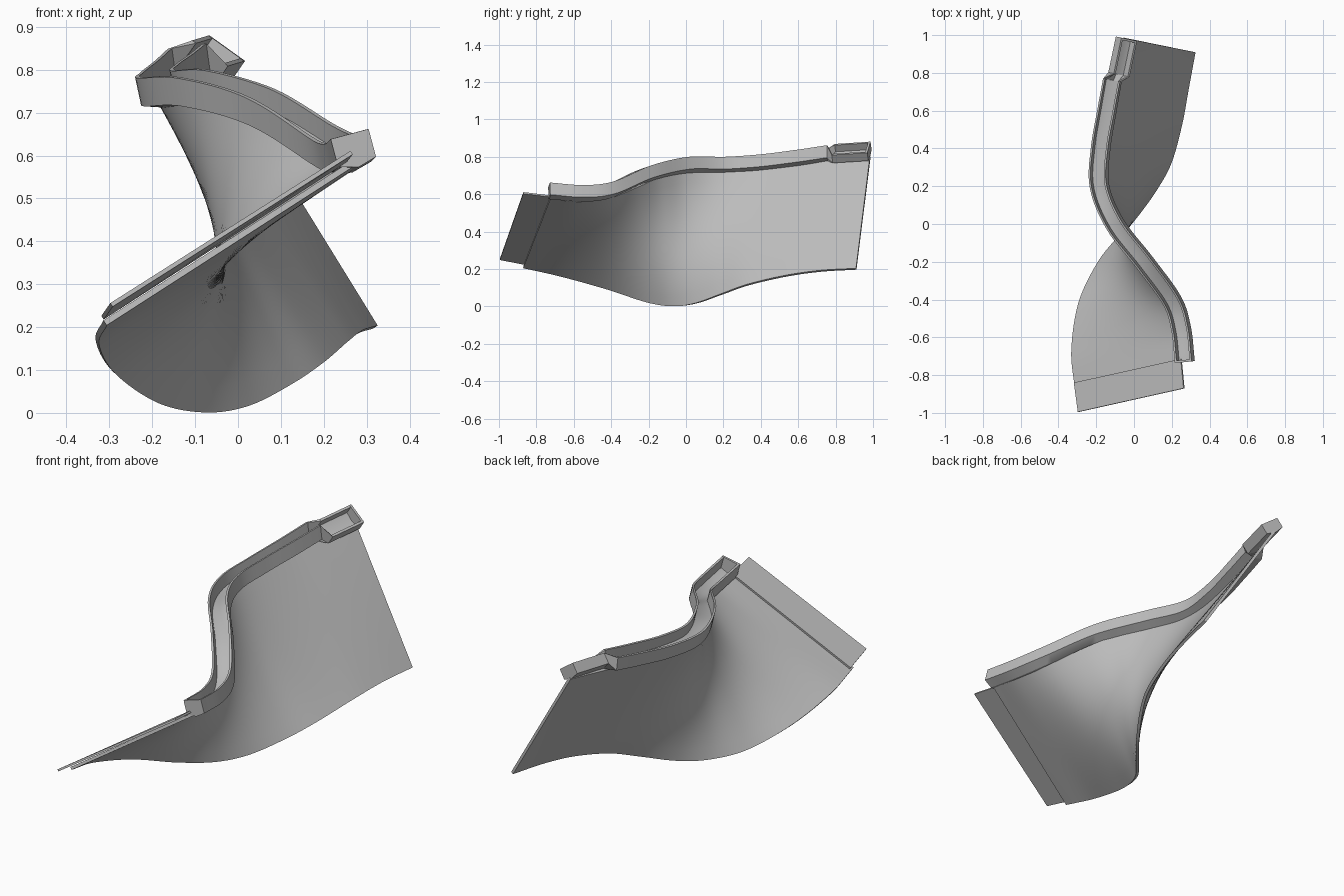
import bpy, bmesh, math
from mathutils import Vector

if "Cube" in bpy.data.objects:
    bpy.data.objects.remove(bpy.data.objects["Cube"], do_unlink=True)

grey = bpy.data.materials.new("plain_grey")
grey.use_nodes = True
grey.diffuse_color = (0.5, 0.5, 0.5, 1)
grey.node_tree.nodes["Principled BSDF"].inputs["Base Color"].default_value = (0.5, 0.5, 0.5, 1)


def finish(name, bm, thickness=0):
    bmesh.ops.recalc_face_normals(bm, faces=bm.faces)
    mesh = bpy.data.meshes.new(name)
    bm.to_mesh(mesh)
    bm.free()
    obj = bpy.data.objects.new(name, mesh)
    bpy.context.collection.objects.link(obj)
    mesh.materials.append(grey)
    bpy.ops.object.select_all(action="DESELECT")
    obj.select_set(True)
    bpy.context.view_layer.objects.active = obj
    if thickness:
        solid = obj.modifiers.new("thickness", "SOLIDIFY")
        solid.thickness = thickness
        solid.offset = 0
        bpy.ops.object.modifier_apply(modifier=solid.name)
    bpy.ops.object.shade_smooth_by_angle(angle=math.radians(30))


def smooth_path(points, steps=8):
    """Catmull-Rom curve through points of any dimension."""
    pts = [Vector(p) for p in points]
    pts = [2 * pts[0] - pts[1]] + pts + [2 * pts[-1] - pts[-2]]
    out = []
    for i in range(1, len(pts) - 2):
        a, b, c, d = pts[i - 1:i + 3]
        for s in range(steps):
            t = s / steps
            out.append(0.5 * (2 * b + (c - a) * t + (2 * a - 5 * b + 4 * c - d) * t**2
                              + (3 * b - a - 3 * c + d) * t**3))
    return out + [pts[-2]]


def grid(bm, rows, closed):
    verts = [[bm.verts.new(p) for p in row] for row in rows]
    n = len(verts[0])
    for r, s in zip(verts, verts[1:]):
        for j in range(n if closed else n - 1):
            k = (j + 1) % n
            bm.faces.new((r[j], r[k], s[k], s[j]))
    return verts


def section(profile, pos, direction, tilt, half_width, depth):
    """Place a unit profile at pos, turned to the path and rolled by tilt."""
    side = Vector((direction.y, -direction.x, 0)).normalized()
    up = Vector((0, 0, 1))
    a = math.radians(tilt)
    s = side * math.cos(a) + up * math.sin(a)
    u = up * math.cos(a) - side * math.sin(a)
    return [pos + s * (x * half_width) + u * (z * depth) for x, z in profile]


def sweep(name, profile, stations):
    """Each station is (position, direction, tilt, half width, depth)."""
    bm = bmesh.new()
    verts = grid(bm, [section(profile, *st) for st in stations], True)
    bm.faces.new(verts[0])
    bm.faces.new(verts[-1])
    finish(name, bm)


# Twisted sheet: straight rulings between an upper and a lower edge
upper = [(.265, -.725, .58), (.25, -.57, .565), (.2, -.41, .583), (.1, -.25, .645),
         (0, -.13, .695), (-.1, 0, .718), (-.163, .15, .717), (-.175, .32, .722),
         (-.145, .58, .752), (-.105, .79, .785), (-.05, .985, .8)]
lower = [(-.31, -.87, .21), (-.328, -.67, .165), (-.29, -.42, .095), (-.19, -.21, .025),
         (-.08, -.07, .002), (.02, .05, .016), (.12, .19, .065), (.195, .33, .115),
         (.25, .53, .162), (.285, .72, .189), (.32, .91, .2)]
bm = bmesh.new()
grid(bm, [[lo.lerp(hi, i / 12) for i in range(13)]
          for lo, hi in zip(smooth_path(lower), smooth_path(upper))], False)
finish("twisted_sheet", bm, 0.014)

# Lapped flange on the front end of the sheet
bm = bmesh.new()
grid(bm, [[(-.316, -.84, .222), (.25, -.715, .588)],
          [(-.295, -.995, .252), (.265, -.87, .607)]], False)
finish("front_flange", bm, 0.01)

# Open trough profile and the solid one for its end walls
outer = [(-1, 1), (-1, .16), (0, 0), (1, .16), (1, 1)]
trough = outer + [(.78, 1), (.78, .3), (0, .18), (-.78, .3), (-.78, 1)]

# Gutter along the upper edge; fourth number is its roll
rail = smooth_path([(.281, -.73, .573, 15), (.26, -.55, .56, 14), (.21, -.4, .58, 13),
                    (.065, -.2, .667, 12), (-.09, 0, .712, 12), (-.173, .2, .712, 12),
                    (-.167, .4, .725, 12), (-.135, .6, .751, 10), (-.108, .76, .776, 8)])
stations = []
for i, p in enumerate(rail):
    d = rail[min(i + 1, len(rail) - 1)] - rail[max(i - 1, 0)]
    stations.append((p.xyz, d.xyz, p.w, .046, .08))
sweep("gutter", trough, stations)


def end_wall(name, station, shift):
    pos, d, *rest = station
    flat = Vector((d.x, d.y, 0)).normalized()
    sweep(name, outer, [station, (pos + flat * shift, d, *rest)])


end_wall("gutter_front_wall", stations[0], .012)

# Tray at the back, rolled outward over the sheet
run = Vector((.042, .2, .012))
tray = [(Vector((-.1, .795, .788)), run, -35, .052, .062),
        (Vector((-.06, .985, .8)), run, -35, .052, .062)]
sweep("tray_transition", trough, [stations[-1], tray[0]])
sweep("back_tray", trough, tray)
end_wall("tray_back_wall", tray[1], -.012)
